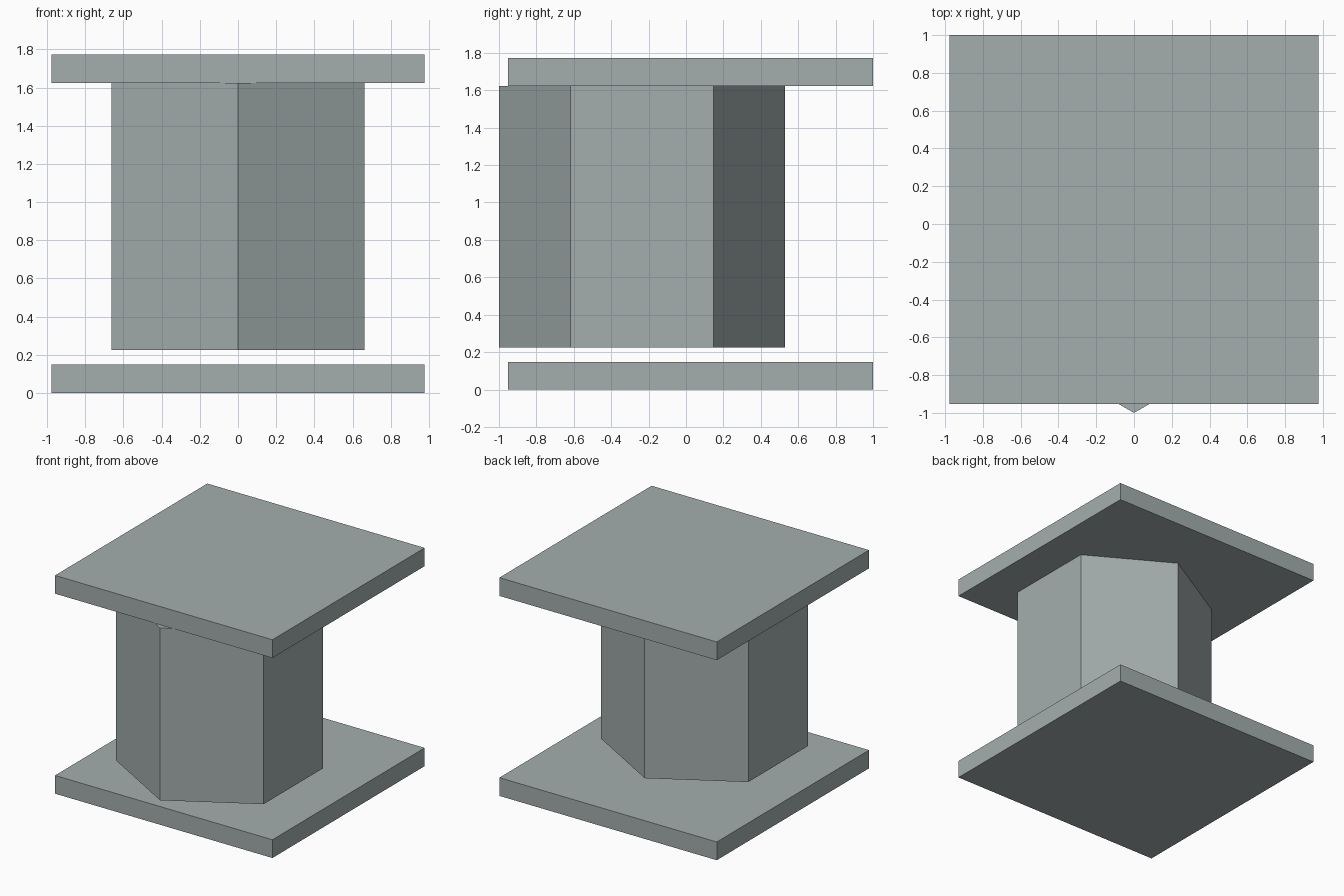
import bpy
import math

if "Cube" in bpy.data.objects:
    bpy.data.objects.remove(bpy.data.objects["Cube"])

grey = bpy.data.materials.new("cool grey")
grey.diffuse_color = (0.37, 0.42, 0.42, 1.0)
grey.use_nodes = True
grey.node_tree.nodes["Principled BSDF"].inputs["Base Color"].default_value = grey.diffuse_color

PLATE_SIZE = 1.953
PLATE_Y = 0.0235
PLATE_THICK = 0.148


def finish(name):
    obj = bpy.context.object
    obj.name = name
    obj.data.materials.append(grey)
    bpy.ops.object.transform_apply(location=False, rotation=True, scale=True)


def plate(name, z_bottom):
    bpy.ops.mesh.primitive_cube_add(size=1, location=(0, PLATE_Y, z_bottom + PLATE_THICK / 2))
    bpy.context.object.scale = (PLATE_SIZE, PLATE_SIZE, PLATE_THICK)
    finish(name)


# Square plates at the bottom and top
plate("base_plate", 0.0)
plate("top_plate", 1.624)

# Hexagonal column, offset to the front, one corner facing forward
bpy.ops.mesh.primitive_cylinder_add(vertices=6, radius=0.765, depth=1.399,
                                    location=(0, -0.235, 0.9245))
column = bpy.context.object
# Turn so that a corner points along -y
corner = column.data.vertices[0].co
column.rotation_euler.z = -math.pi / 2 - math.atan2(corner.y, corner.x)
finish("hexagonal_column")
